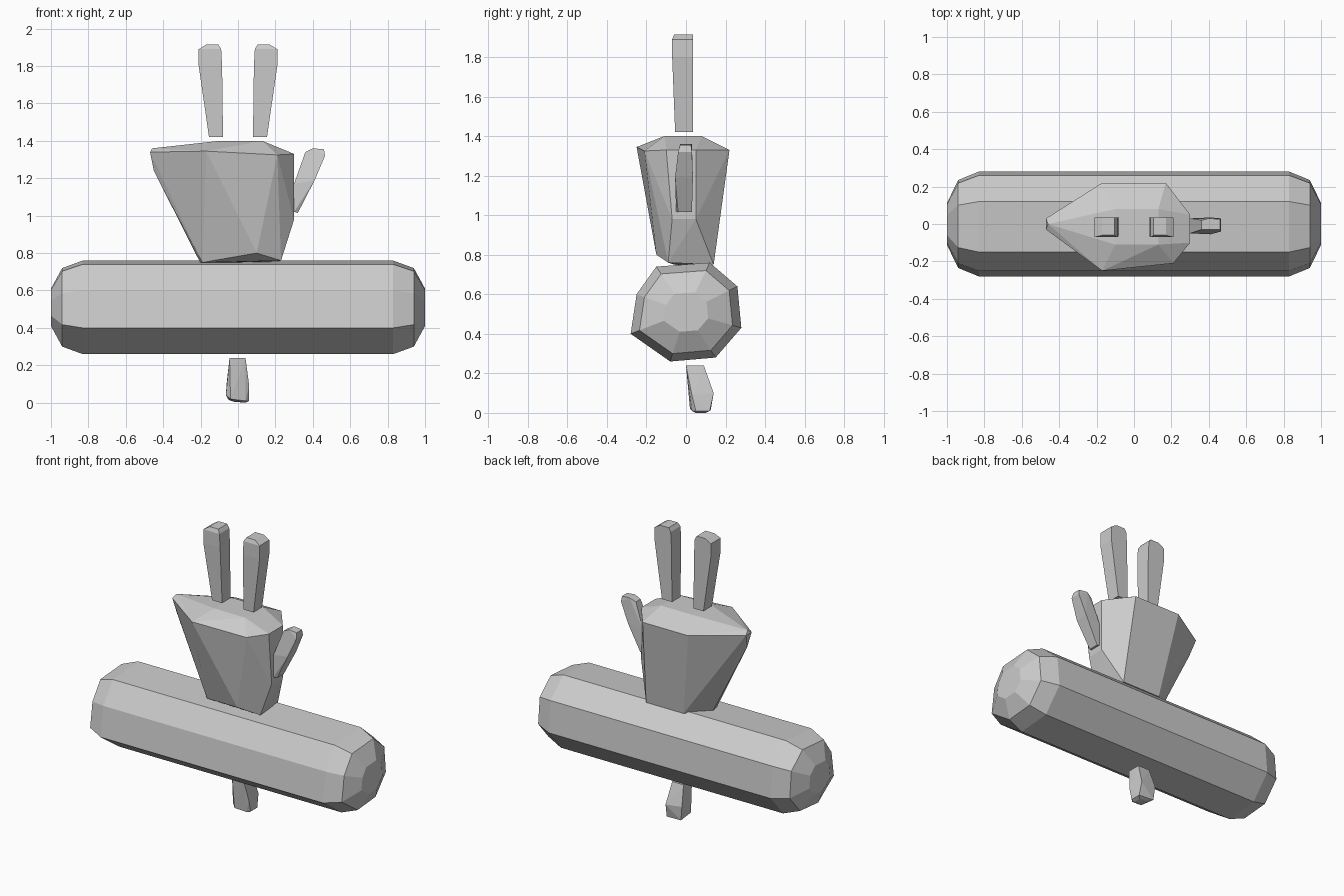
import bpy, bmesh
from mathutils import Vector


def hull(name, points):
    """Faceted solid wrapped around a few corner points."""
    bm = bmesh.new()
    for p in points:
        bm.verts.new(p)
    res = bmesh.ops.convex_hull(bm, input=bm.verts[:])
    loose = [v for v in bm.verts if not v.link_faces]
    bmesh.ops.delete(bm, geom=loose, context='VERTS')
    bmesh.ops.dissolve_limit(bm, angle_limit=0.02, verts=bm.verts[:], edges=bm.edges[:])
    bmesh.ops.recalc_face_normals(bm, faces=bm.faces[:])
    mesh = bpy.data.meshes.new(name)
    bm.to_mesh(mesh)
    bm.free()
    ob = bpy.data.objects.new(name, mesh)
    bpy.context.collection.objects.link(ob)
    return ob


# Horizontal log: uneven octagon (y, z) with rounded ends
section = [(-0.15, 0.74), (0.12, 0.76), (0.26, 0.64), (0.28, 0.43),
           (0.15, 0.28), (-0.08, 0.26), (-0.28, 0.40), (-0.25, 0.60)]
centre = Vector((0.0, 0.51))
log_points = []
for x, s in ((0.83, 1.0), (0.94, 0.84), (1.0, 0.4)):
    for p in section:
        y, z = centre + (Vector(p) - centre) * s
        log_points += [(x, y, z), (-x, y, z)]
# slight bulge in the middle of the front
log_points.append((0, -0.282, 0.40))
hull("log_body", log_points)

# Tapered upper block with a pointed left side
hull("upper_block", [
    (-0.20, 0.00, 0.745), (0.10, -0.15, 0.80), (-0.19, -0.06, 0.75),
    (0.23, -0.09, 0.76), (0.20, 0.14, 0.75), (-0.08, 0.14, 0.75),
    (0.30, -0.07, 0.98), (0.30, 0.05, 0.98),
    (-0.45, -0.01, 1.24), (-0.47, 0.03, 1.34), (-0.47, -0.03, 1.34),
    (-0.46, 0.0, 1.36),
    (-0.17, 0.22, 1.33), (0.17, 0.22, 1.33), (0.30, 0.05, 1.33),
    (0.30, -0.10, 1.33), (0.21, -0.21, 1.325), (-0.17, -0.25, 1.345),
    (-0.10, 0.08, 1.40), (0.13, 0.08, 1.40), (0.13, -0.11, 1.40),
    (-0.10, -0.11, 1.40)])

# Pair of upright posts, mirrored in x
for side, name in ((-1, "left_post"), (1, "right_post")):
    pts = []
    for y0, y1, z, x0, x1 in ((-0.055, 0.035, 1.42, 0.08, 0.155),
                              (-0.07, 0.035, 1.80, 0.085, 0.21),
                              (-0.07, 0.035, 1.89, 0.09, 0.21),
                              (-0.06, 0.035, 1.915, 0.105, 0.17)):
        pts += [(side * x, y, z) for x in (x0, x1) for y in (y0, y1)]
    hull(name, pts)

# Small leaning arm on the right
hull("side_arm", [
    (0.30, -0.05, 1.02), (0.30, 0.03, 1.02), (0.32, -0.04, 1.015), (0.32, 0.03, 1.015),
    (0.30, -0.05, 1.17), (0.30, 0.03, 1.17), (0.41, -0.055, 1.19), (0.41, 0.035, 1.19),
    (0.36, -0.03, 1.34), (0.36, 0.02, 1.34), (0.40, -0.03, 1.36), (0.40, 0.03, 1.36),
    (0.465, -0.04, 1.32), (0.465, 0.03, 1.32), (0.46, -0.03, 1.355), (0.46, 0.025, 1.355)])

# Small peg hanging below
hull("lower_peg", [
    (-0.045, 0.00, 0.24), (0.04, 0.00, 0.24), (0.04, 0.09, 0.24), (-0.045, 0.09, 0.24),
    (-0.06, 0.13, 0.11), (0.055, 0.14, 0.10), (-0.065, 0.04, 0.04), (0.06, 0.03, 0.09),
    (-0.05, 0.125, 0.015), (0.06, 0.12, 0.01), (-0.04, 0.02, 0.02), (0.04, 0.03, 0.01),
    (0.06, 0.05, 0.01), (0.04, 0.10, 0.0), (0.04, 0.05, 0.0), (-0.02, 0.10, 0.005)])
